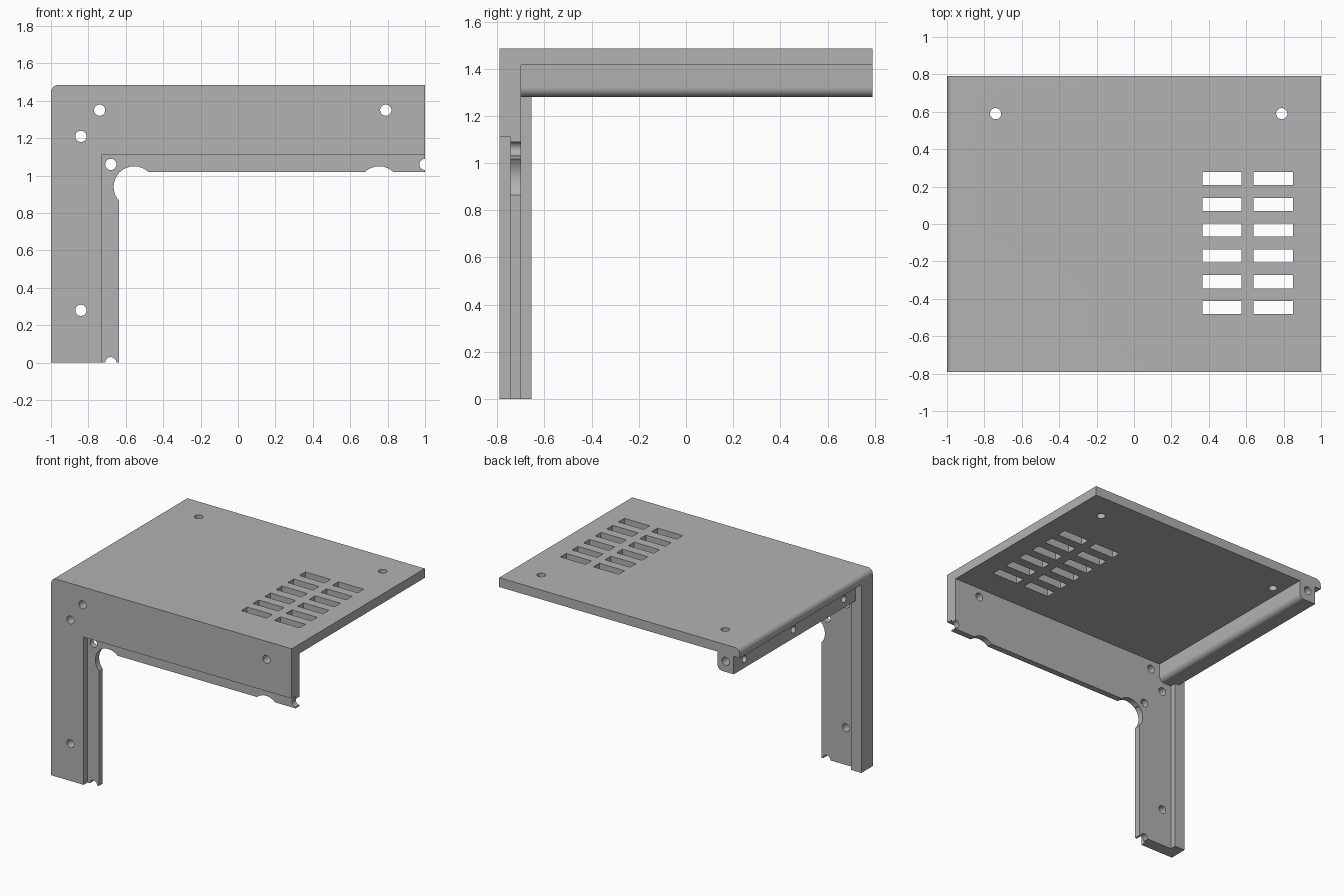
import bpy, bmesh, math
from mathutils import Vector

cube = bpy.data.objects.get("Cube")
if cube:
    bpy.data.objects.remove(cube, do_unlink=True)

grey = bpy.data.materials.new("plain grey")
grey.use_nodes = True
COLOUR = (0.448, 0.448, 0.448, 1)
grey.diffuse_color = COLOUR
grey.node_tree.nodes["Principled BSDF"].inputs["Base Color"].default_value = COLOUR


def link(name, bm):
    bmesh.ops.recalc_face_normals(bm, faces=bm.faces)
    mesh = bpy.data.meshes.new(name)
    bm.to_mesh(mesh)
    bm.free()
    mesh.materials.append(grey)
    obj = bpy.data.objects.new(name, mesh)
    bpy.context.collection.objects.link(obj)
    return obj


def fillet(prev, corner, nxt, radius, steps=10):
    """Points of a round on a square corner."""
    a = (Vector(prev) - Vector(corner)).normalized() * radius
    b = (Vector(nxt) - Vector(corner)).normalized() * radius
    turns = [i / steps * math.pi / 2 for i in range(steps + 1)]
    return [Vector(corner) + a * (1 - math.sin(t)) + b * (1 - math.cos(t)) for t in turns]


def prism(name, points, y0, y1):
    """Extrude an x-z outline along y; a third value rounds that corner."""
    outline = []
    for i, p in enumerate(points):
        if len(p) == 3:
            outline += fillet(points[i - 1][:2], p[:2], points[(i + 1) % len(points)][:2], p[2])
        else:
            outline.append(Vector(p))
    bm = bmesh.new()
    face = bm.faces.new([bm.verts.new((p.x, y0, p.y)) for p in outline])
    grown = bmesh.ops.extrude_face_region(bm, geom=[face])
    moved = [v for v in grown["geom"] if isinstance(v, bmesh.types.BMVert)]
    bmesh.ops.translate(bm, verts=moved, vec=(0, y1 - y0, 0))
    return link(name, bm)


def box(name, x0, x1, y0, y1, z0, z1):
    return prism(name, [(x0, z0), (x1, z0), (x1, z1), (x0, z1)], y0, y1)


def drill(name, centre, axis, radius, length):
    bm = bmesh.new()
    bmesh.ops.create_cone(bm, cap_ends=True, segments=32, radius1=radius,
                          radius2=radius, depth=length)
    turn = Vector((0, 0, 1)).rotation_difference(Vector(axis)).to_matrix()
    bmesh.ops.rotate(bm, verts=bm.verts, matrix=turn)
    bmesh.ops.translate(bm, verts=bm.verts, vec=centre)
    return link(name, bm)


def combine(target, tool, operation):
    mod = target.modifiers.new(operation.lower(), 'BOOLEAN')
    mod.operation, mod.solver, mod.object = operation, 'EXACT', tool
    bpy.context.view_layer.objects.active = target
    bpy.ops.object.modifier_apply(modifier=mod.name)
    bpy.data.objects.remove(tool, do_unlink=True)


def angle_frame(name, inner_x, inner_z, y0, y1):
    """Leg and header joined as one upside-down L."""
    return prism(name, [(-1, 0), (inner_x, 0), (inner_x, inner_z), (1, inner_z),
                        (1, TOP), (-1, TOP, ROUND)], y0, y1)


TOP, UNDER, ROUND, HOLE = 1.485, 1.415, 0.04, 0.03
FRONT, STEP, INNER, BACK = -0.79, -0.745, -0.70, 0.79
Y, Z, X = (0, 1, 0), (0, 0, 1), (1, 0, 0)

# Stepped front, top plate with side rail, and the leg flange
shell = angle_frame("cover_shell", -0.73, 1.11, FRONT, STEP)
combine(shell, angle_frame("front_lip", -0.635, 1.02, STEP, INNER), 'UNION')
combine(shell, prism("top_and_rail", [
    (1, UNDER), (1, TOP), (-1, TOP, ROUND), (-1, UNDER), (-0.95, UNDER),
    (-0.95, 1.28), (-0.815, 1.28, ROUND), (-0.815, UNDER)], INNER, BACK), 'UNION')
combine(shell, box("leg_flange", -1, -0.915, INNER - 0.02, -0.655, 0, UNDER), 'UNION')

# Screw holes through the front and the lip
for x, z in [(-0.74, 1.35), (0.79, 1.35), (-0.84, 1.21), (-0.84, 0.28),
             (-0.68, 1.06), (1, 1.06), (-0.68, 0)]:
    combine(shell, drill("front_hole", (x, STEP, z), Y, HOLE, 0.2), 'DIFFERENCE')

# Round reliefs in the lip edge
for x in (-0.555, 0.755):
    combine(shell, drill("lip_relief", (x, STEP, 0.94), Y, 0.11, 0.2), 'DIFFERENCE')

# Holes and vent slots through the top
for x in (-0.74, 0.79):
    combine(shell, drill("top_hole", (x, 0.59, UNDER), Z, HOLE, 0.3), 'DIFFERENCE')
for x in (0.365, 0.64):
    for row in range(6):
        y = 0.243 - row * 0.138
        combine(shell, box("vent_slot", x, x + 0.21, y - 0.035, y + 0.035, 1.3, 1.6),
                'DIFFERENCE')

# Blind screw holes in the rail
for y in (-0.52, 0.08, 0.66):
    combine(shell, drill("rail_hole", (-0.95, y, 1.345), X, 0.025, 0.12), 'DIFFERENCE')
combine(shell, drill("rail_end_hole", (-0.883, BACK, 1.36), Y, HOLE, 0.16), 'DIFFERENCE')

# Merge flat faces and keep the edges crisp
bm = bmesh.new()
bm.from_mesh(shell.data)
bmesh.ops.remove_doubles(bm, verts=bm.verts, dist=0.0001)
bmesh.ops.dissolve_limit(bm, angle_limit=math.radians(1), verts=bm.verts, edges=bm.edges)
bm.to_mesh(shell.data)
bm.free()
bpy.ops.object.select_all(action='DESELECT')
shell.select_set(True)
bpy.context.view_layer.objects.active = shell
bpy.ops.object.shade_smooth_by_angle(angle=math.radians(30))
